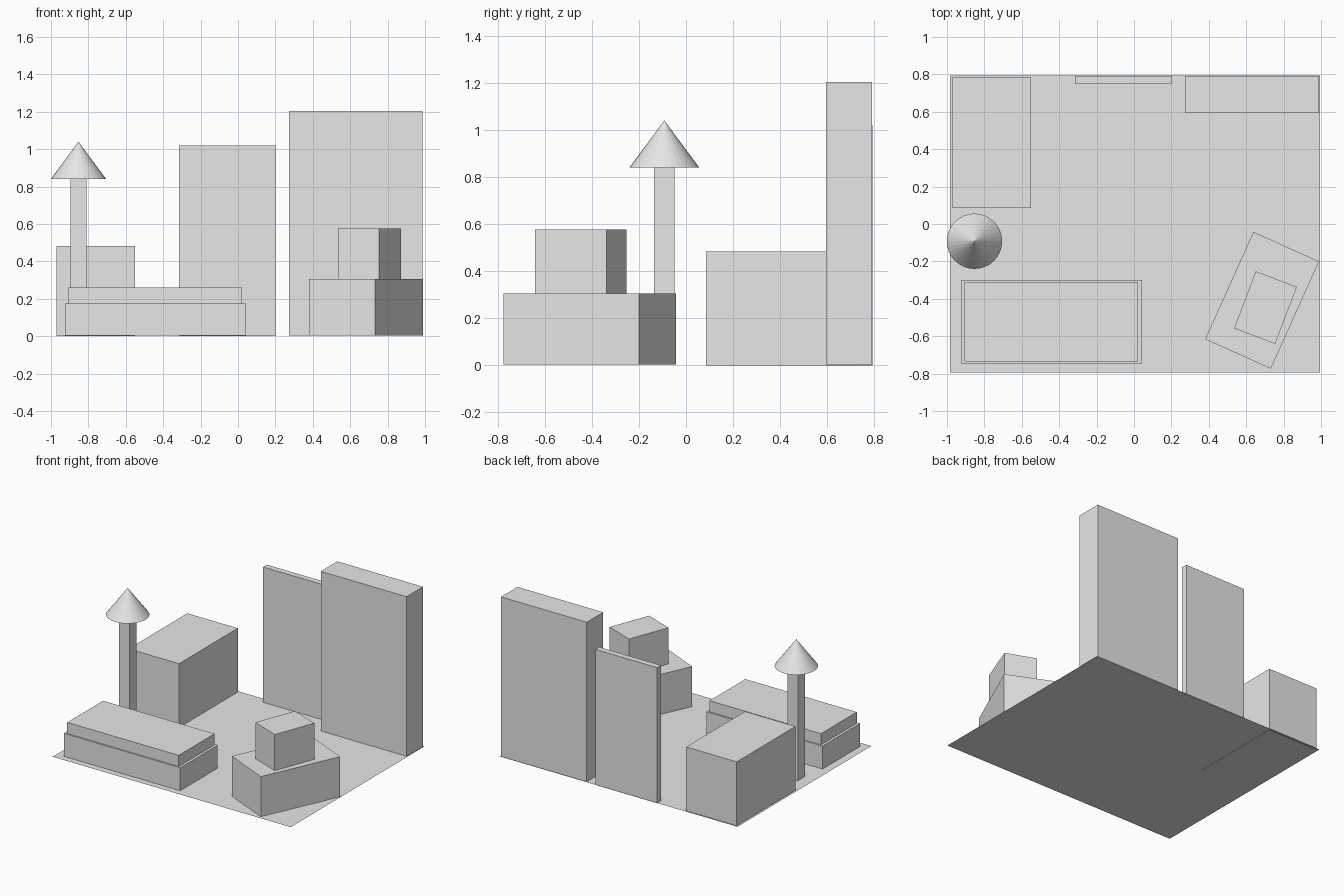
import bpy
import math

cube = bpy.data.objects.get("Cube")
if cube:
    bpy.data.objects.remove(cube, do_unlink=True)

# One plain grey for everything
grey = bpy.data.materials.new("light_grey")
grey.use_nodes = True
grey.diffuse_color = (0.8, 0.8, 0.8, 1)
grey.node_tree.nodes["Principled BSDF"].inputs["Base Color"].default_value = (0.8, 0.8, 0.8, 1)

FLOOR_Z = 0.003


def finish(name):
    obj = bpy.context.object
    obj.name = name
    obj.data.materials.append(grey)
    return obj


def block(name, centre, size, z0, z1, turn=0):
    """Upright box given by plan centre, plan size, height range and turn in degrees."""
    bpy.ops.mesh.primitive_cube_add(
        size=1, location=(*centre, (z0 + z1) / 2), rotation=(0, 0, math.radians(turn)))
    obj = finish(name)
    obj.scale = (*size, z1 - z0)
    return obj


# Floor sheet
bpy.ops.mesh.primitive_plane_add(size=1, location=(0.005, 0, FLOOR_Z))
finish("floor").scale = (1.98, 1.59, 1)

# Bed
block("bed_base", (-0.442, -0.523), (0.967, 0.445), FLOOR_Z, 0.176)
block("mattress", (-0.442, -0.523), (0.927, 0.425), 0.176, 0.26)

# Chest, door and wardrobe along the walls
block("chest", (-0.76, 0.434), (0.42, 0.698), 0, 0.483)
block("door", (-0.058, 0.77), (0.515, 0.045), 0, 1.02)
block("wardrobe", (0.629, 0.692), (0.713, 0.196), FLOOR_Z, 1.203)

# Turned desk with a box on top
block("desk", (0.685, -0.408), (0.385, 0.629), FLOOR_Z, 0.305, -24.2)
block("desk_box", (0.703, -0.447), (0.235, 0.326), 0.305, 0.577, -20.9)

# Floor lamp
block("lamp_pole", (-0.853, -0.092), (0.086, 0.086), FLOOR_Z, 0.84)
bpy.ops.mesh.primitive_cone_add(
    vertices=32, radius1=0.148, radius2=0, depth=0.2, location=(-0.853, -0.092, 0.94))
finish("lamp_shade")
